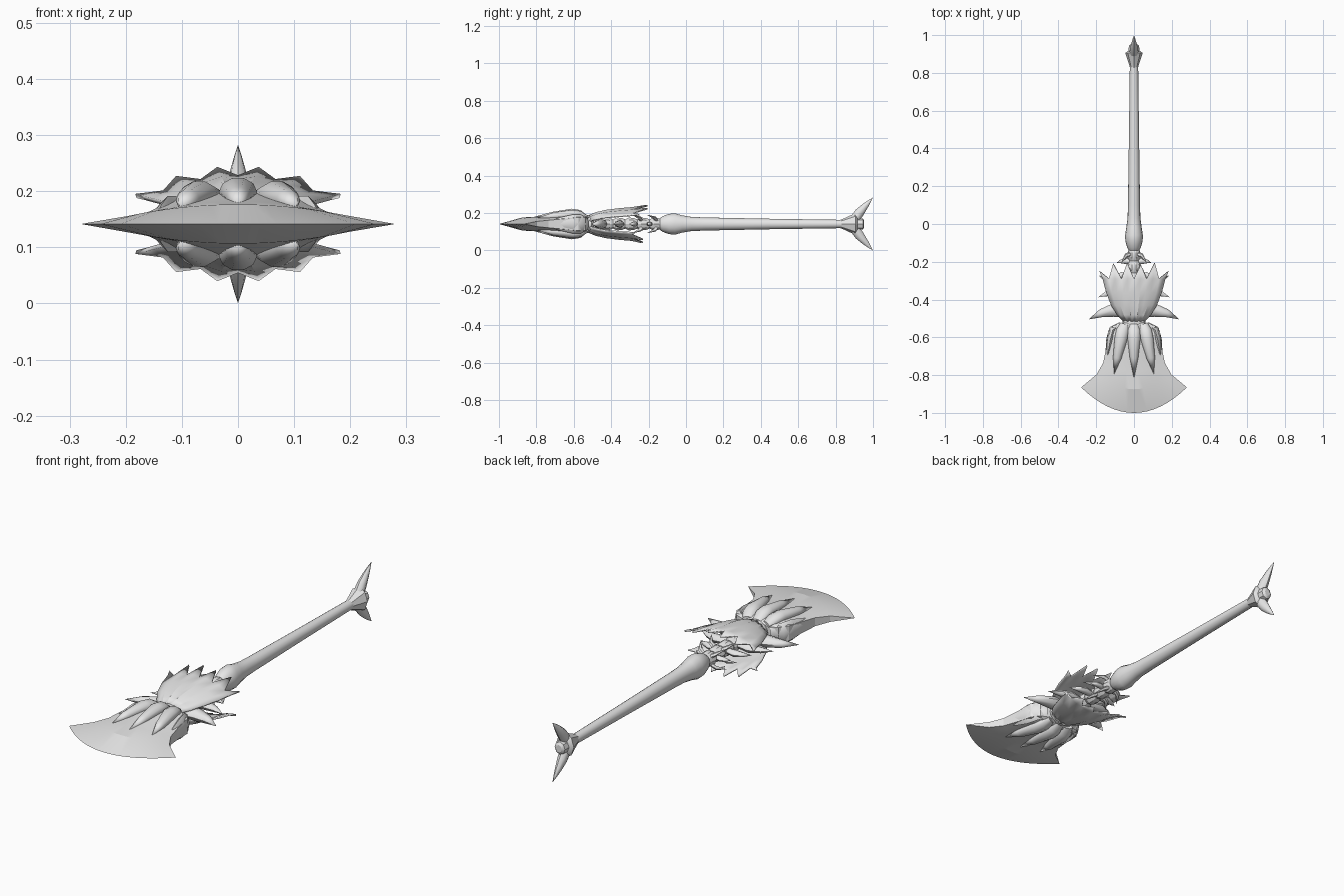
import bpy, bmesh, math
from mathutils import Vector

if "Cube" in bpy.data.objects:
    bpy.data.objects.remove(bpy.data.objects["Cube"])

AXIS_Z = 0.1415  # height of the weapon's long axis

steel = bpy.data.materials.new("pale_grey")
steel.diffuse_color = (0.8, 0.8, 0.8, 1)
steel.use_nodes = True
steel.node_tree.nodes["Principled BSDF"].inputs["Base Color"].default_value = steel.diffuse_color


def make(name, verts, faces, angle=40, thick=0):
    me = bpy.data.meshes.new(name)
    me.from_pydata([(x, y, z + AXIS_Z) for x, y, z in verts], [], faces)
    bm = bmesh.new()
    bm.from_mesh(me)
    bmesh.ops.remove_doubles(bm, verts=bm.verts, dist=0.00005)
    bmesh.ops.recalc_face_normals(bm, faces=bm.faces)
    bm.to_mesh(me)
    bm.free()
    me.materials.append(steel)
    ob = bpy.data.objects.new(name, me)
    bpy.context.collection.objects.link(ob)
    bpy.ops.object.select_all(action='DESELECT')
    ob.select_set(True)
    bpy.context.view_layer.objects.active = ob
    bpy.ops.object.shade_smooth_by_angle(angle=math.radians(angle))
    if thick:
        mod = ob.modifiers.new("thickness", 'SOLIDIFY')
        mod.thickness = thick
        mod.offset = 0
    return ob


def tube(name, path, up=(0, 0, 1), n=12, angle=40):
    """Elliptical tube: path of (point, radius across, radius along up)."""
    up = Vector(up)
    pts = [Vector(p[0]) for p in path]
    verts, faces = [], []
    for i, (p, a, b) in enumerate(path):
        t = pts[min(i + 1, len(pts) - 1)] - pts[max(i - 1, 0)]
        side = t.cross(up).normalized()
        for k in range(n):
            ang = 2 * math.pi * k / n
            verts.append(pts[i] + side * a * math.cos(ang) + up * b * math.sin(ang))
    for i in range(len(path) - 1):
        for k in range(n):
            m = (k + 1) % n
            faces.append((i * n + k, i * n + m, (i + 1) * n + m, (i + 1) * n + k))
    faces.append(tuple(range(n)))
    if path[-1][1] > 0:
        faces.append(tuple(range((len(path) - 1) * n, len(path) * n)))
    return make(name, verts, faces, angle)


def lathe(name, profile, n=12, angle=40):
    return tube(name, [((0, y, 0), a, b) for y, a, b in profile], n=n, angle=angle)


# Handle with its swelling grip end
lathe("handle", [(-0.14, 0.028, 0.03), (-0.125, 0.036, 0.042), (-0.09, 0.046, 0.054),
                 (-0.06, 0.047, 0.057), (-0.02, 0.041, 0.046), (0.03, 0.034, 0.038),
                 (0.1, 0.032, 0.035), (0.45, 0.027, 0.028), (0.85, 0.022, 0.022)], 16)

# Segmented neck running up inside the crest
neck = []
for i in range(6):
    y = -0.13 - i * 0.065
    neck += [(y, 0.026, 0.026), (y - 0.02, 0.034, 0.034), (y - 0.045, 0.037, 0.036)]
lathe("neck", neck + [(-0.54, 0.05, 0.04)], 10, 30)

# Collar between crest and blade
lathe("collar", [(-0.495, 0.05, 0.04), (-0.505, 0.062, 0.047),
                 (-0.535, 0.062, 0.047), (-0.55, 0.05, 0.04)], 16)

# Pommel cup and its end ring
lathe("pommel_cup", [(0.825, 0.021, 0.022), (0.845, 0.026, 0.03), (0.905, 0.046, 0.058),
                     (0.915, 0.034, 0.045), (0.92, 0.02, 0.03)], 8, 30)
lathe("pommel_ring", [(0.905, 0.03, 0.032), (0.945, 0.027, 0.03), (0.953, 0.015, 0.018)], 8, 30)
for s, side in ((1, "top"), (-1, "bottom")):
    tube("pommel_fin_" + side,
         [((0, 0.905, 0.03 * s), 0.026, 0.024), ((0, 0.928, 0.062 * s), 0.025, 0.021),
          ((0, 0.957, 0.095 * s), 0.017, 0.014), ((0, 0.98, 0.12 * s), 0.009, 0.007),
          ((0, 1.0, 0.1415 * s), 0, 0)], up=(1, 0, 0), n=8, angle=50)

# Blade rows: centre y, side y, half width, centre and side half thickness
ROWS = [(-0.525, -0.525, 0.06, 0.042, 0.03), (-0.55, -0.537, 0.11, 0.052, 0.035),
        (-0.60, -0.575, 0.138, 0.056, 0.036), (-0.68, -0.65, 0.146, 0.048, 0.028),
        (-0.78, -0.735, 0.163, 0.04, 0.02), (-0.875, -0.797, 0.198, 0.035, 0.014),
        (-1.0, -0.865, 0.28, 0, 0)]
C = 17
verts, faces = [], []
for s in (1, -1):
    for yc, ys, w, tc, ts in ROWS:
        for i in range(C):
            u = 2 * i / (C - 1) - 1
            verts.append((u * w, yc + (ys - yc) * u * u, s * (tc + (ts - tc) * u * u)))
N = C * len(ROWS)
for r in range(len(ROWS) - 1):
    for i in range(C - 1):
        q = [r * C + i, r * C + i + 1, (r + 1) * C + i + 1, (r + 1) * C + i]
        faces += [tuple(q), tuple(k + N for k in reversed(q))]
    for i in (0, C - 1):
        a, b = r * C + i, (r + 1) * C + i
        faces.append((a, b, b + N, a + N) if r < len(ROWS) - 2 else (a, b, a + N))
faces += [(i, i + 1, i + 1 + N, i + N) for i in range(C - 1)]
make("blade", verts, faces, 12)

# Claws gripping the blade: three on each face, one along each edge
for s, face in ((1, "top"), (-1, "bottom")):
    for k in (-1, 0, 1):
        spread = 0.105 * k
        tip = -0.82 + 0.025 * abs(k)
        h = 1 - 0.1 * abs(k)
        tube(f"blade_claw_{face}_{k + 2}",
             [((0.45 * spread, -0.53, 0.036 * s), 0.024, 0.012),
              ((0.57 * spread, -0.565, 0.052 * h * s), 0.034, 0.024),
              ((0.66 * spread, -0.61, 0.057 * h * s), 0.034, 0.026),
              ((0.85 * spread, -0.71, 0.047 * h * s), 0.022, 0.02),
              ((spread, tip, 0.036 * h * s), 0, 0)], n=10, angle=50)

# Horn pairs down both sides: base y, tip x, tip y, base half width
HORNS = [(-0.455, 0.24, -0.505, 0.036), (-0.355, 0.19, -0.388, 0.026),
         (-0.275, 0.135, -0.30, 0.02), (-0.195, 0.092, -0.205, 0.016)]
for s, side in ((1, "right"), (-1, "left")):
    tube("edge_claw_" + side,
         [((0.07 * s, -0.53, 0), 0.012, 0.03), ((0.112 * s, -0.56, 0), 0.022, 0.05),
          ((0.125 * s, -0.61, 0), 0.022, 0.05), ((0.137 * s, -0.68, 0), 0.014, 0.034),
          ((0.152 * s, -0.77, 0), 0, 0)], n=8, angle=50)
    for i, (y, tx, ty, w) in enumerate(HORNS):
        tube(f"side_horn_{side}_{i + 1}",
             [((0.02 * s, y - w * 0.3, 0), w * 0.8, w * 0.6),
              (((0.02 + 0.4 * (tx - 0.02)) * s, y, 0), w, w * 0.75),
              (((0.02 + 0.7 * (tx - 0.02)) * s, y + 0.35 * (ty - y), 0), w * 0.6, w * 0.5),
              ((tx * s, ty, 0), 0, 0)], n=8, angle=50)
        # small spines on the neck, angled up and down
        if i > 1:
            for v in (1, -1):
                tube(f"neck_spine_{side}_{i}_{'top' if v > 0 else 'bottom'}",
                     [((0.015 * s, y + 0.035, 0.015 * v), 0.014, 0.012),
                      ((0.04 * s, y + 0.03, 0.032 * v), 0.011, 0.009),
                      ((0.07 * s, y - 0.015, 0.05 * v), 0, 0)], n=6, angle=50)

# Crest plates: y, half width, centre height, side height
CREST = [(-0.515, 0.055, 0.044, 0.012), (-0.48, 0.088, 0.058, 0.022),
         (-0.43, 0.12, 0.07, 0.032), (-0.36, 0.147, 0.079, 0.038),
         (-0.29, 0.165, 0.085, 0.043)]
TIPS = {0: -0.25, 2: -0.21, 4: -0.205, 6: -0.215, 8: -0.205, 10: -0.25}
COLS = 11
for s, face in ((1, "top"), (-1, "bottom")):
    verts, faces = [], []
    for y, w, hc, hs in CREST:
        for i in range(COLS):
            u = 2 * i / (COLS - 1) - 1
            ridge = 0.003 if i % 2 == 0 else -0.002
            verts.append((u * w, y, s * (hc + (hs - hc) * u * u + ridge)))
    for r in range(len(CREST) - 1):
        for i in range(COLS - 1):
            a = r * COLS + i
            faces.append((a, a + 1, a + COLS + 1, a + COLS))
    # pointed teeth along the rear rim
    last = (len(CREST) - 1) * COLS
    for i, ty in TIPS.items():
        u = 2 * i / (COLS - 1) - 1
        if s < 0:
            ty -= 0.025
        verts.append((u * 0.182, ty, s * (0.1 - 0.05 * u * u)))
        tip = len(verts) - 1
        for j in (i - 1, i):
            if 0 <= j < COLS - 1:
                faces.append((last + j, last + j + 1, tip))
    make("crest_plate_" + face, verts, faces, 25, thick=0.008)
